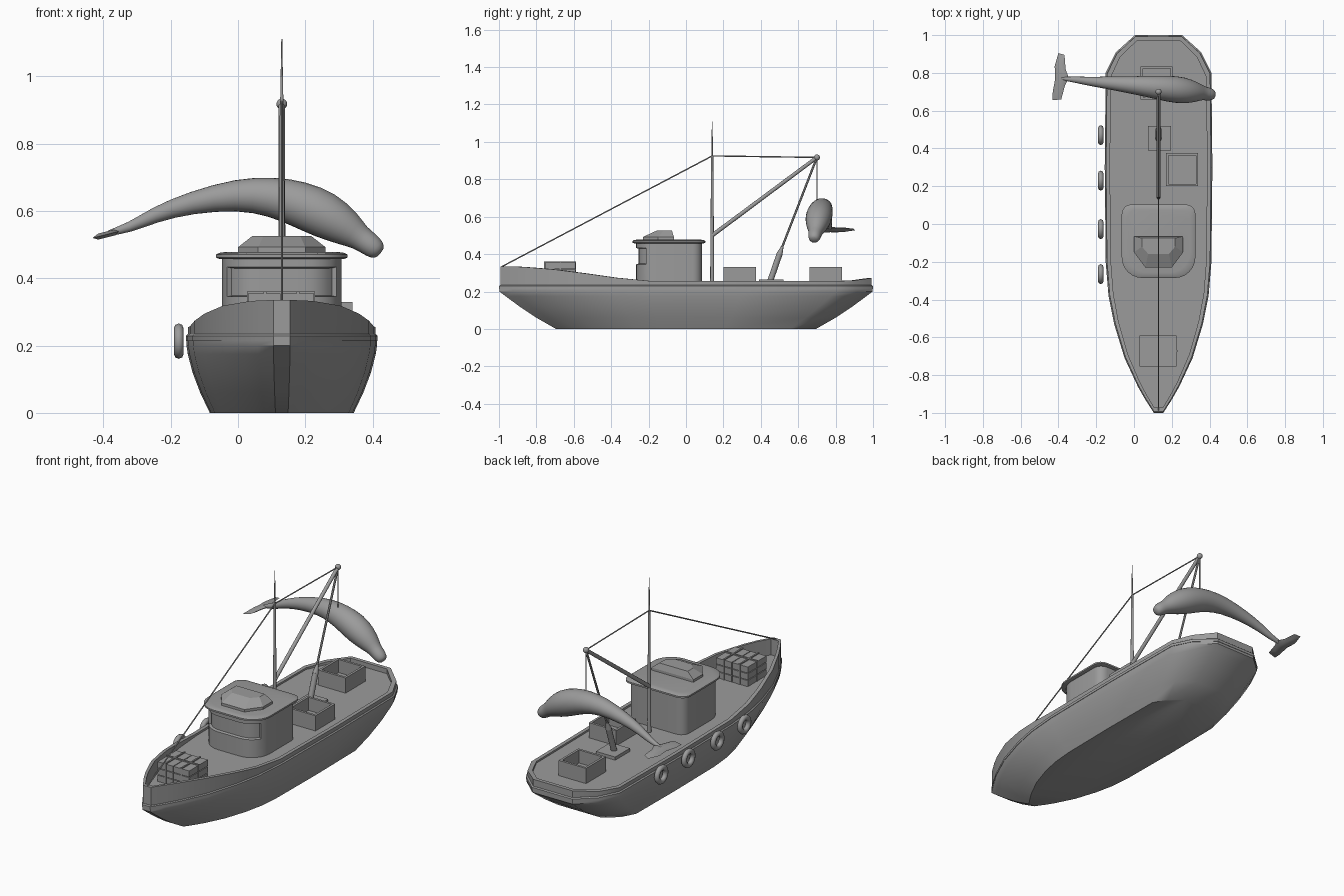
import bpy, bmesh, math
from mathutils import Vector, Matrix

cube = bpy.data.objects.get("Cube")
if cube:
    bpy.data.objects.remove(cube, do_unlink=True)

CX = 0.13      # centre line of the boat
DECK = 0.245

grey = bpy.data.materials.new("plain_grey")
grey.use_nodes = True
grey.diffuse_color = (0.33, 0.33, 0.33, 1)
grey.node_tree.nodes["Principled BSDF"].inputs["Base Color"].default_value = (0.33, 0.33, 0.33, 1)


def finish(bm, name, angle=None, closed=True):
    """Turn a bmesh into a named object, smooth below the given angle."""
    if closed:
        bmesh.ops.recalc_face_normals(bm, faces=bm.faces)
    mesh = bpy.data.meshes.new(name)
    bm.to_mesh(mesh)
    bm.free()
    mesh.materials.append(grey)
    ob = bpy.data.objects.new(name, mesh)
    bpy.context.scene.collection.objects.link(ob)
    if angle:
        bpy.ops.object.select_all(action='DESELECT')
        ob.select_set(True)
        bpy.context.view_layer.objects.active = ob
        bpy.ops.object.shade_smooth_by_angle(angle=math.radians(angle))
    return ob


def loft(rings, first=True, last=True):
    """Skin a row of equal point loops, with optional end caps."""
    bm = bmesh.new()
    loops = [[bm.verts.new(p) for p in ring] for ring in rings]
    n = len(loops[0])
    for a, b in zip(loops, loops[1:]):
        for i in range(n):
            j = (i + 1) % n
            bm.faces.new((a[i], a[j], b[j], b[i]))
    if first:
        bm.faces.new(loops[0][::-1])
    if last:
        bm.faces.new(loops[-1])
    bm.normal_update()
    return bm


def rod(name, a, b, r1, r2=None, sides=10):
    a, b = Vector(a), Vector(b)
    d = b - a
    m = Matrix.Translation((a + b) / 2) @ d.to_track_quat('Z', 'Y').to_matrix().to_4x4()
    bm = bmesh.new()
    bmesh.ops.create_cone(bm, cap_ends=True, segments=sides, radius1=r1,
                          radius2=r1 if r2 is None else r2, depth=d.length, matrix=m)
    return finish(bm, name, 40)


def box(name, lo, hi):
    lo, hi = Vector(lo), Vector(hi)
    bm = bmesh.new()
    bmesh.ops.create_cube(bm, size=1, matrix=Matrix.Translation((lo + hi) / 2)
                          @ Matrix.Diagonal((hi - lo).to_4d()))
    return finish(bm, name)


# Hull plan: y, half width, height of the bulwark top
plan = [(-1, .025, .335), (-.93, .07, .334), (-.86, .11, .33), (-.71, .18, .318),
        (-.53, .235, .295), (-.38, .265, .274), (-.2, .28, .257), (.3, .285, .255),
        (.8, .28, .255), (.91, .225, .26), (1, .125, .272)]
outline = [(w, y, z) for y, w, z in plan] + [(-w, y, z) for y, w, z in reversed(plan)]


def ring(sx, sy, z=None):
    return [(CX + x * sx, y * sy, top if z is None else z) for x, y, top in outline]


def inset(d, z=None):
    return ring(1 - d / .285, 1 - d, z)


finish(loft([ring(.75, .695, 0), ring(.85, .80, .06), ring(.93, .89, .12),
             ring(.98, .965, .175), inset(.002, .2), inset(.002, .215)]), "hull", 35)
finish(loft([inset(.01, .212), inset(0, .214), inset(0, .229), inset(.006, .234),
             inset(.03, .234)], False, False), "rub_rail", 35, False)
finish(loft([inset(.007, .23), inset(.007), inset(.028), inset(.028, DECK - .01)],
            False, False), "bulwark", 35, False)
finish(loft([inset(.022, .225), inset(.022, DECK)]), "deck")


# Wheelhouse, with large front corners and small back corners
def cabin_ring(grow, z):
    w, y0, y1 = .177 + grow, -.268 - grow, .085 + grow
    pts = []
    for sx, sy, r, start in ((1, -1, .11, -90), (1, 1, .05, 0), (-1, 1, .05, 90), (-1, -1, .11, 180)):
        cx, cy = sx * (w - r), (y0 + r if sy < 0 else y1 - r)
        for k in range(7):
            t = math.radians(start + 15 * k)
            pts.append((CX + cx + r * math.cos(t), cy + r * math.sin(t), z))
    return pts


bm = loft([cabin_ring(0, z) for z in (DECK - .01, .345, .433, .465)])
window = [f for f in bm.faces if f.normal.y < -.5 and .36 < f.calc_center_median().z < .42]
bmesh.ops.inset_region(bm, faces=window, thickness=.004, depth=-.014)
finish(bm, "wheelhouse", 30)
finish(loft([cabin_ring(.008, .457), cabin_ring(.018, .461), cabin_ring(.018, .47),
             cabin_ring(.01, .475), cabin_ring(-.01, .478)]), "wheelhouse_roof", 30)


# Faceted roof hatch
def hatch_ring(pts, z):
    return [(CX + x, y, z) for x, y in pts] + [(CX - x, y, z) for x, y in reversed(pts)]


base = [(.07, -.23), (.13, -.15), (.13, -.065)]
finish(loft([hatch_ring(base, .47), hatch_ring(base, .492),
             hatch_ring([(.055, -.158), (.088, -.12), (.088, -.075)], .525)]), "roof_hatch")

# Mast, boom and rigging
tip = (CX, .70, .917)
masthead = (CX, .14, .925)
rod("mast", (CX, .14, DECK), masthead, .011, .006)
rod("mast_top", masthead, (CX, .14, 1.11), .005, .0015)
rod("boom", (CX, .14, .5), tip, .011, .01)
rod("forestay", masthead, (CX, -.985, .333), .0035, sides=6)
rod("topping_lift", masthead, tip, .0035, sides=6)
rod("hoist_rope", tip, (CX, .70, .68), .0035, sides=6)
winch_top = (CX, .515, .44)
rod("winch_rope", tip, winch_top, .006, sides=6)
rod("winch_neck", winch_top, (CX, .50, .40), .007, .016)
rod("winch_post", (CX, .50, .40), (CX, .45, .255), .016)
box("winch_plate", (.075, .39, DECK - .01), (.195, .52, .263))
bm = bmesh.new()
bmesh.ops.create_uvsphere(bm, u_segments=16, v_segments=10, radius=.016,
                          matrix=Matrix.Translation(tip))
finish(bm, "boom_ball", 60)


# Open crates on the aft deck
def crate(name, x0, x1, y0, y1, top=.33, wall=.013):
    def rect(d, z):
        return [(x0 + d, y0 + d, z), (x1 - d, y0 + d, z), (x1 - d, y1 - d, z), (x0 + d, y1 - d, z)]
    finish(loft([rect(0, DECK - .005), rect(0, top), rect(wall, top), rect(wall, DECK + .012)]), name)


crate("side_crate", .17, .34, .2, .375)
crate("stern_crate", .035, .205, .66, .835)

# Stack of flat boxes on the bow, tied with straps
for layer in range(3):
    z = DECK + .038 * layer
    for col in range(2):
        x = .03 + .1 * col
        box("stacked_box", (x, -.755, z), (x + .096, -.59, z + .034))
for x in (.08, .178):
    box("box_strap", (x - .004, -.758, DECK), (x + .004, -.587, .361))
box("cross_strap", (.027, -.677, DECK), (.229, -.668, .361))

# Tyre fenders along one side
for y in (.47, .23, -.027, -.265):
    bpy.ops.mesh.primitive_torus_add(major_segments=20, minor_segments=8, major_radius=.038,
                                     minor_radius=.0145, location=(-.176, y, .213),
                                     rotation=(0, math.pi / 2, 0))
    tyre = bpy.context.object
    tyre.name = "tyre_fender"
    tyre.data.materials.append(grey)
    bpy.ops.object.shade_smooth()

# Hanging sea animal: x, y, z, radius along the spine from tail to nose
spine = [(-.40, .772, .53, .008), (-.32, .765, .55, .015), (-.25, .757, .588, .023),
         (-.14, .747, .625, .033), (0, .735, .65, .048), (.1, .725, .643, .06),
         (.18, .717, .622, .07), (.26, .707, .588, .073), (.33, .698, .545, .054),
         (.362, .694, .52, .037), (.39, .688, .502, .036), (.412, .685, .484, .031),
         (.424, .683, .474, .018)]
rings = []
for i, (x, y, z, r) in enumerate(spine):
    a, b = spine[max(i - 1, 0)], spine[min(i + 1, len(spine) - 1)]
    t = (Vector(b[:3]) - Vector(a[:3])).normalized()
    side = t.cross(Vector((0, 0, 1))).normalized()
    up = side.cross(t)
    rings.append([Vector((x, y, z)) + r * 1.03 * (math.cos(k * math.pi / 6) * side
                  + math.sin(k * math.pi / 6) * up) for k in range(12)])
body = finish(loft(rings), "animal_body", 80)
body.modifiers.new("smooth", 'SUBSURF').levels = 1

# Tail fluke: thin blade, thickest in the middle
blade = [(-.345, .772), (-.362, .82), (-.368, .895), (-.40, .905), (-.42, .835), (-.417, .77),
         (-.43, .70), (-.432, .655), (-.385, .66), (-.365, .735)]
mid = Vector((-.39, .772))


def fluke_ring(s, dz):
    pts = [mid + (Vector(p) - mid) * s for p in blade]
    return [(p.x, p.y, .53 + (p.x + .39) * .25 + dz) for p in pts]


finish(loft([fluke_ring(.6, -.009), fluke_ring(1, 0), fluke_ring(.6, .009)]), "tail_fluke", 60)
